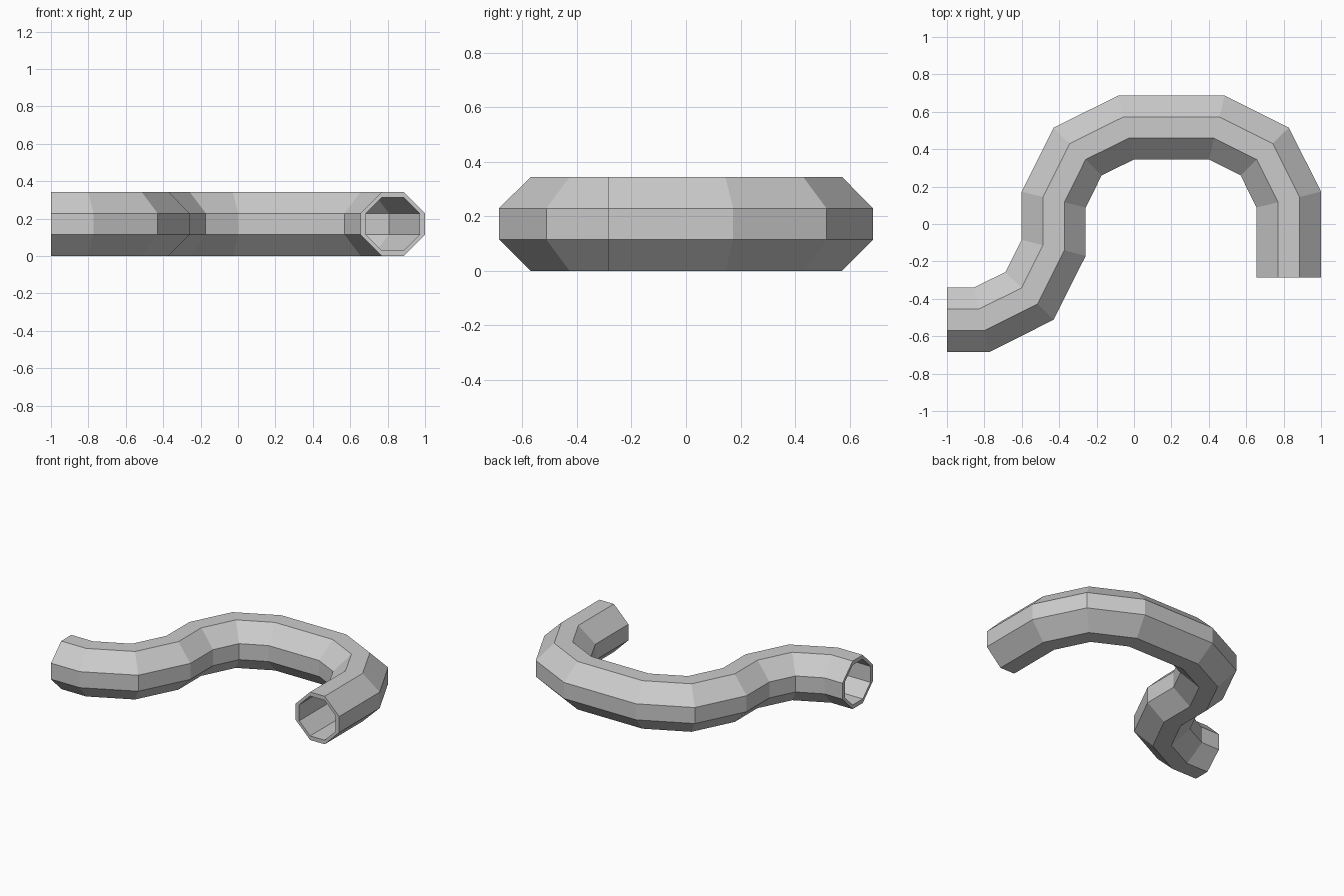
import bpy, bmesh
from mathutils import Vector

if "Cube" in bpy.data.objects:
    bpy.data.objects.remove(bpy.data.objects["Cube"])

H = 0.1717          # half the pipe width
WALL = 0.029        # wall thickness
FLAT = H / 3        # half length of each axis-aligned octagon side

# mitre lines along the bend: (left/outer x, y, right/inner x, y)
RINGS = [(-1, -.34, -1, -.685), (-.858, -.34, -.773, -.685),
         (-.687, -.257, -.43, -.512), (-.601, -.085, -.258, -.17),
         (-.601, .173, -.258, .088), (-.43, .515, -.173, .26),
         (-.085, .686, 0, .345), (.485, .686, .4, .345),
         (.828, .515, .57, .26), (1, .173, .655, .088),
         (1, -.285, .655, -.285)]


def octagon(half):
    return [(half, -FLAT), (half, FLAT), (FLAT, half), (-FLAT, half),
            (-half, FLAT), (-half, -FLAT), (-FLAT, -half), (FLAT, -half)]


def sweep(bm, half):
    """Rings of an octagonal tube stretched along every mitre line."""
    rings = []
    for ax, ay, bx, by in RINGS:
        mid = Vector(((ax + bx) / 2, (ay + by) / 2, H))
        side = Vector(((ax - bx) / 2, (ay - by) / 2, 0)) / H
        rings.append([bm.verts.new(mid + side * u + Vector((0, 0, v)))
                      for u, v in octagon(half)])
    for a, b in zip(rings, rings[1:]):
        bridge(bm, a, b)
    return rings


def bridge(bm, a, b):
    for i in range(8):
        j = (i + 1) % 8
        bm.faces.new((a[i], a[j], b[j], b[i]))


# hollow pipe: outer skin, inner skin and the two end rims
bm = bmesh.new()
outer = sweep(bm, H)
inner = sweep(bm, H - WALL)
for end in (0, -1):
    bridge(bm, outer[end], inner[end])
bmesh.ops.recalc_face_normals(bm, faces=bm.faces)
mesh = bpy.data.meshes.new("curved_pipe")
bm.to_mesh(mesh)
bm.free()
bpy.context.collection.objects.link(bpy.data.objects.new("curved_pipe", mesh))
